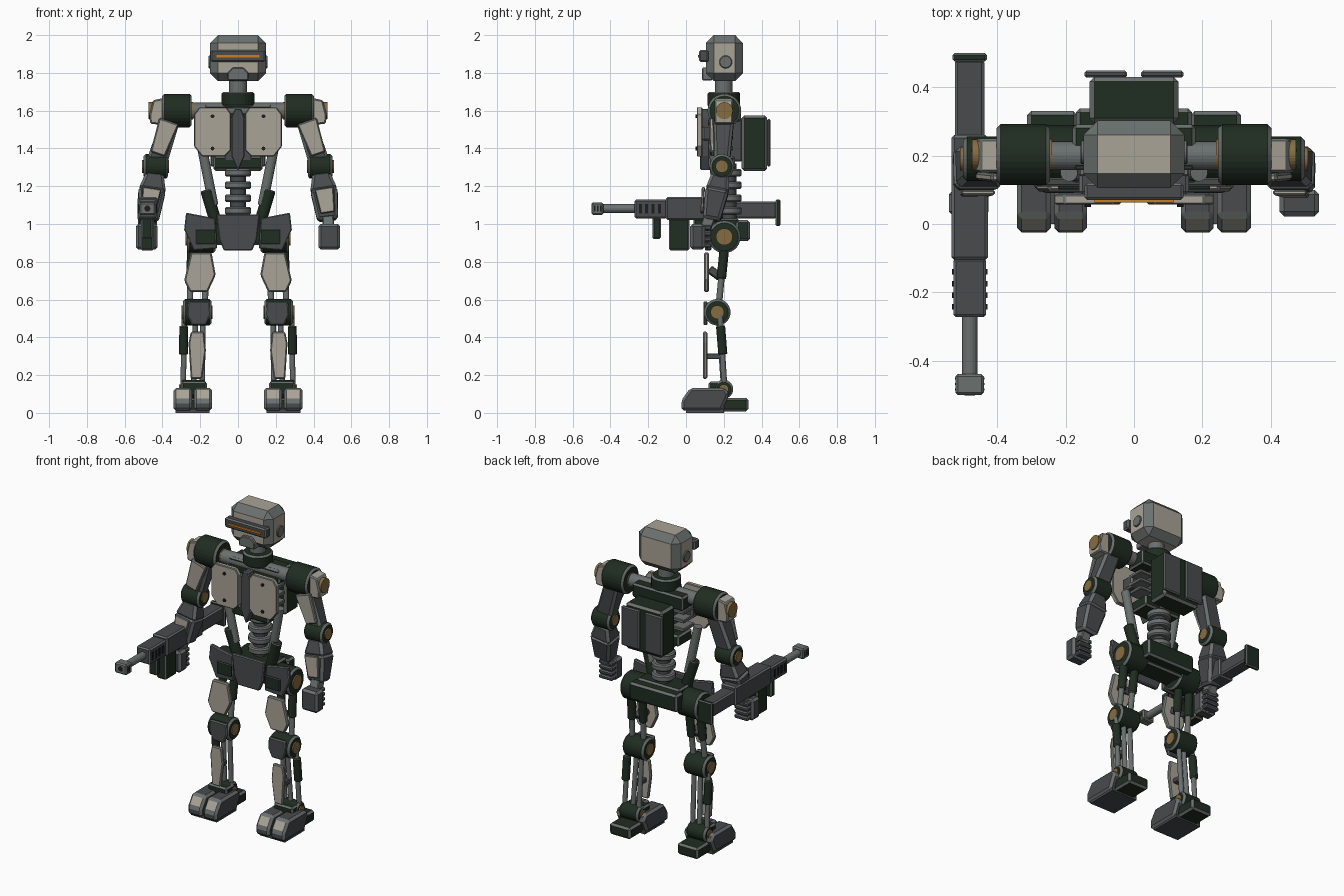
import bpy, bmesh, math
from mathutils import Vector, Matrix

if "Cube" in bpy.data.objects:
    bpy.data.objects.remove(bpy.data.objects["Cube"])

COLOURS = {
    "bone_armour": (0.40, 0.37, 0.31), "dark_green": (0.014, 0.026, 0.015),
    "gunmetal": (0.065, 0.069, 0.073), "worn_edge": (0.145, 0.165, 0.16),
    "bronze": (0.24, 0.15, 0.055), "amber_glow": (0.60, 0.21, 0.015),
    "black": (0.012, 0.013, 0.013)}
M = {}
for key, rgb in COLOURS.items():
    M[key] = bpy.data.materials.new(key)
    M[key].diffuse_color = (*rgb, 1)
BONE, GREEN, GUN, EDGE, BRONZE, AMBER, BLACK = COLOURS


def finish(name, bm, mat, bevel, segments=1):
    bmesh.ops.recalc_face_normals(bm, faces=bm.faces)
    me = bpy.data.meshes.new(name)
    bm.to_mesh(me)
    bm.free()
    ob = bpy.data.objects.new(name, me)
    bpy.context.collection.objects.link(ob)
    me.materials.append(M[mat])
    me.materials.append(M[EDGE])
    if bevel:
        b = ob.modifiers.new("worn_bevel", 'BEVEL')
        b.width, b.segments, b.limit_method = bevel, segments, 'ANGLE'
        b.angle_limit, b.material = math.radians(35), 1
    return ob


def frame(a, b):
    """Matrix at the middle of a-b with local z along it."""
    a, b = Vector(a), Vector(b)
    z = (b - a).normalized()
    ref = Vector((0, 1, 0)) if abs(z.y) < 0.9 else Vector((0, 0, 1))
    x = ref.cross(z).normalized()
    rot = Matrix((x, z.cross(x), z)).transposed().to_4x4()
    return Matrix.Translation((a + b) / 2) @ rot, (b - a).length


def box(name, lo, hi, mat, bevel=0.01):
    bm = bmesh.new()
    bmesh.ops.create_cube(bm, size=1)
    for v in bm.verts:
        v.co = [(l + h) / 2 + c * (h - l) for c, l, h in zip(v.co, lo, hi)]
    return finish(name, bm, mat, bevel)


def limb(name, a, b, size_a, size_b, mat, bevel=0.015):
    m, length = frame(a, b)
    bm = bmesh.new()
    bmesh.ops.create_cube(bm, size=1)
    for v in bm.verts:
        w, d = size_b if v.co.z > 0 else size_a
        v.co = m @ Vector((v.co.x * w, v.co.y * d, v.co.z * length))
    return finish(name, bm, mat, bevel)


def cyl(name, a, b, r, mat, bevel=0.0, sides=28):
    m, length = frame(a, b)
    bm = bmesh.new()
    bmesh.ops.create_cone(bm, cap_ends=True, segments=sides, radius1=r, radius2=r,
                          depth=length, matrix=m)
    return finish(name, bm, mat, bevel)


def prism(name, pts, axis, lo, hi, mat, bevel=0.005):
    """Extrude an (x,z) profile along y or a (y,z) profile along x."""
    bm = bmesh.new()
    at = (lambda p, t: (p[0], t, p[1])) if axis == 'y' else (lambda p, t: (t, p[0], p[1]))
    f = bm.faces.new([bm.verts.new(at(p, lo)) for p in pts])
    ext = bmesh.ops.extrude_face_region(bm, geom=[f])['geom']
    d = Vector(at((0, 0), hi - lo))
    bmesh.ops.translate(bm, vec=d, verts=[v for v in ext if isinstance(v, bmesh.types.BMVert)])
    return finish(name, bm, mat, bevel)


def joint(name, s, x0, x1, y, z, r):
    """Cross-axis drum with bronze end caps."""
    cyl(name, (s * x0, y, z), (s * x1, y, z), r, GREEN, 0.012)
    cyl(name + "_cap", (s * (x0 - .006), y, z), (s * (x1 + .008), y, z), r * .52, BRONZE)


# head
box("head", (-.148, .105, 1.757), (.148, .302, 2.0), BONE, 0.042)
box("visor", (-.145, .07, 1.858), (.145, .12, 1.92), GUN, 0.008)
box("visor_light", (-.115, .063, 1.882), (.115, .071, 1.894), AMBER, 0)
prism("jaw", [(-.055, 1.76), (.055, 1.76), (.055, 1.80), (.03, 1.828), (-.03, 1.828), (-.055, 1.80)],
      'y', .085, .14, EDGE)
for s in (-1, 1):
    cyl("ear_disc", (s * .14, .21, 1.858), (s * .157, .21, 1.858), .034, EDGE, .004)
cyl("neck", (0, .2, 1.66), (0, .2, 1.79), .047, EDGE)
cyl("collar", (0, .2, 1.62), (0, .2, 1.70), .087, GREEN, .01)

# torso core, ribs and backpack
prism("sternum", [(-.035, 1.36), (0, 1.28), (.035, 1.36), (.035, 1.56), (.018, 1.61), (-.018, 1.61), (-.035, 1.56)],
      'y', .075, .13, GUN)
cyl("shoulder_axle", (-.27, .2, 1.6), (.27, .2, 1.6), .042, EDGE)
box("upper_frame", (-.18, .16, 1.54), (.18, .29, 1.63), GREEN)
box("chest_core", (-.075, .12, 1.33), (.075, .30, 1.56), GUN)
box("belly_block", (-.13, .12, 1.29), (.13, .26, 1.36), GREEN)
box("backpack", (-.13, .295, 1.28), (.13, .43, 1.575), GREEN, .014)
for i in range(3):
    box("rib", (-.16, .14, 1.39 + i * .055), (.16, .25, 1.412 + i * .055), EDGE, .004)

# waist
cyl("spine_core", (0, .225, 1.0), (0, .225, 1.32), .042, GUN)
for i in range(4):
    cyl("spine_disc", (0, .225, 1.05 + i * .067), (0, .225, 1.09 + i * .067), .07, EDGE, .008)

# pelvis
prism("pelvis_front", [(-.075, .86), (.075, .86), (.10, .92), (.115, 1.05), (-.115, 1.05), (-.10, .92)],
      'y', .10, .125, GUN)
box("pelvis_core", (-.15, .14, .89), (.15, .28, 1.03), GREEN)
box("pelvis_back", (-.17, .265, .91), (.17, .338, 1.02), GREEN, .012)

for s in (-1, 1):
    P = lambda x, y, z: (s * x, y, z)
    X = lambda pts: [(s * x, z) for x, z in pts]

    def sbox(name, lo, hi, mat, bevel=.01):
        xs = sorted((s * lo[0], s * hi[0]))
        return box(name, (xs[0], *lo[1:]), (xs[1], *hi[1:]), mat, bevel)

    # chest plate with bolts, back panel
    prism("chest_plate", X([(.038, 1.39), (.07, 1.357), (.19, 1.357), (.232, 1.41), (.232, 1.58),
                            (.205, 1.618), (.06, 1.618), (.038, 1.585)]), 'y', .057, .087, BONE)
    for z in (1.40, 1.57):
        cyl("chest_bolt", P(.135, .05, z), P(.135, .06, z), .01, BLACK, 0, 10)
    sbox("chest_bracket", (.08, .085, 1.44), (.16, .17, 1.52), GUN)
    sbox("back_panel", (.02, .428, 1.305), (.145, .448, 1.555), GUN, .006)

    # waist piston
    cyl("waist_rod", P(.19, .15, 1.40), P(.13, .16, 1.10), .026, EDGE, 0, 16)
    cyl("waist_sleeve", P(.168, .152, 1.18), P(.115, .165, 1.0), .032, GREEN, .005, 16)

    # shoulder and arm
    joint("shoulder", s, .245, .402, .203, 1.6, .089)
    prism("shoulder_plate", X([(.39, 1.525), (.465, 1.53), (.47, 1.575), (.45, 1.655), (.39, 1.668)]),
          'y', .15, .25, BONE, .008)
    cyl("shoulder_hub", P(.40, .203, 1.6), P(.474, .203, 1.6), .045, BRONZE)
    limb("upper_arm", P(.355, .2, 1.56), P(.435, .19, 1.31), (.10, .11), (.11, .08), GUN)
    limb("upper_arm_plate", P(.365, .135, 1.545), P(.425, .14, 1.37), (.11, .025), (.08, .025), BONE, .007)
    joint("elbow", s, .37, .50, .19, 1.305, .065)
    limb("forearm", P(.44, .185, 1.27), P(.455, .165, 1.17), (.09, .09), (.145, .125), GUN)
    limb("forearm_cuff", P(.455, .165, 1.18), P(.475, .135, 1.02), (.145, .125), (.11, .09), GUN)
    limb("forearm_panel", P(.455, .092, 1.19), P(.475, .084, 1.06), (.10, .016), (.075, .016), BONE, .005)
    limb("wrist", P(.475, .13, 1.05), P(.48, .10, .97), (.06, .06), (.06, .06), EDGE, .005)

    # hand with curled fingers
    box("palm", (s * .483 - .058, .022, .865), (s * .483 + .058, .10, 1.0), GUN, .014)
    for i in range(4):
        box("finger", (s * .478 - .05, .09, .875 + i * .031), (s * .478 + .045, .135, .900 + i * .031), GUN, .006)

    # hip
    joint("hip", s, .12, .27, .203, .932, .086)
    prism("hip_plate", X([(.11, .87), (.235, .86), (.285, .97), (.275, 1.06), (.12, 1.03)]),
          'y', .11, .135, GUN)
    sbox("hip_block", (.12, .10, .895), (.222, .112, .972), GREEN, .003)

    # thigh
    prism("thigh_plate", X([(.14, .85), (.25, .85), (.285, .70), (.255, .64), (.16, .64), (.118, .73)]),
          'y', .095, .122, BONE, .008)
    for x in (.165, .245):
        cyl("thigh_rod", P(x, .205, .90), P(x + .012, .17, .53), .017, EDGE, 0, 14)
        cyl("thigh_sleeve", P(x, .203, .87), P(x + .005, .187, .71), .025, GREEN, .004, 14)
    limb("thigh_bracket", P(.2, .125, .76), P(.205, .18, .72), (.06, .04), (.06, .04), GUN, .004)

    # knee
    joint("knee", s, .14, .29, .166, .533, .07)
    prism("knee_plate", X([(.15, .59), (.265, .59), (.27, .52), (.245, .465), (.17, .465), (.145, .52)]),
          'y', .092, .115, GUN, .006)

    # shin
    prism("shin_plate", X([(.18, .43), (.25, .43), (.262, .37), (.25, .18), (.19, .18), (.17, .33)]),
          'y', .09, .113, BONE, .007)
    for x in (.185, .285):
        cyl("shin_rod", P(x, .18, .52), P(x + .005, .205, .12), .015, EDGE, 0, 14)
    cyl("shin_sleeve", P(.287, .183, .46), P(.289, .195, .31), .024, GREEN, .004, 14)
    cyl("shin_core", P(.225, .175, .5), P(.235, .2, .13), .015, EDGE, 0, 14)
    limb("shin_bracket", P(.22, .105, .30), P(.225, .185, .30), (.04, .03), (.04, .03), GUN, .004)

    # ankle and foot
    joint("ankle", s, .17, .305, .2, .125, .05)
    sbox("ankle_block", (.165, .12, .10), (.30, .21, .165), GREEN)
    for x0, x1 in ((.137, .233), (.243, .342)):
        lo, hi = sorted((s * x0, s * x1))
        toe = prism("toe", [(-.025, .012), (-.025, .065), (.022, .132), (.205, .132), (.23, .10), (.19, .012)],
                    'x', lo, hi, GUN, .014)
        toe.data.materials.append(M[BONE])
        for f in toe.data.polygons:
            if f.normal.y < -.3 and f.normal.z > .3:
                f.material_index = 2
    sbox("sole", (.15, .0, 0), (.33, .2, .02), GUN, 0)
    sbox("heel", (.165, .19, .008), (.312, .33, .08), GREEN, .012)

# rifle held in the hand at negative x
gx = -.48


def gun(name, w, y0, y1, z0, z1, mat, bevel=.008):
    return box("rifle_" + name, (gx - w, y0, z0), (gx + w, y1, z1), mat, bevel)


gun("butt_plate", .05, .475, .5, .99, 1.13, GREEN, .006)
gun("stock", .043, .25, .48, 1.03, 1.118, GUN)
gun("receiver", .053, -.105, .26, 1.022, 1.142, GUN)
gun("handguard", .048, -.272, -.10, 1.03, 1.13, GUN)
gun("foregrip", .028, -.177, -.133, .92, 1.035, GREEN)
gun("magazine", .034, -.09, .018, .86, 1.03, GREEN)
gun("grip", .025, .04, .10, .87, 1.03, GREEN)
gun("muzzle", .042, -.5, -.438, 1.048, 1.115, EDGE)
cyl("rifle_barrel", (gx, -.45, 1.082), (gx, -.26, 1.082), .023, EDGE, 0, 18)
cyl("rifle_bore", (gx, -.501, 1.082), (gx, -.499, 1.082), .016, BLACK, 0, 14)
for i in range(4):
    y = -.25 + i * .034
    gun("vent", .052, y, y + .016, 1.055, 1.105, BLACK, 0)
for i in range(3):
    y = -.487 + i * .016
    gun("muzzle_port", .0435, y, y + .007, 1.065, 1.098, BLACK, 0)

for m in bpy.data.materials:
    if m.users and not m.is_grease_pencil:
        m.use_nodes = True
        m.node_tree.nodes["Principled BSDF"].inputs["Base Color"].default_value = m.diffuse_color
